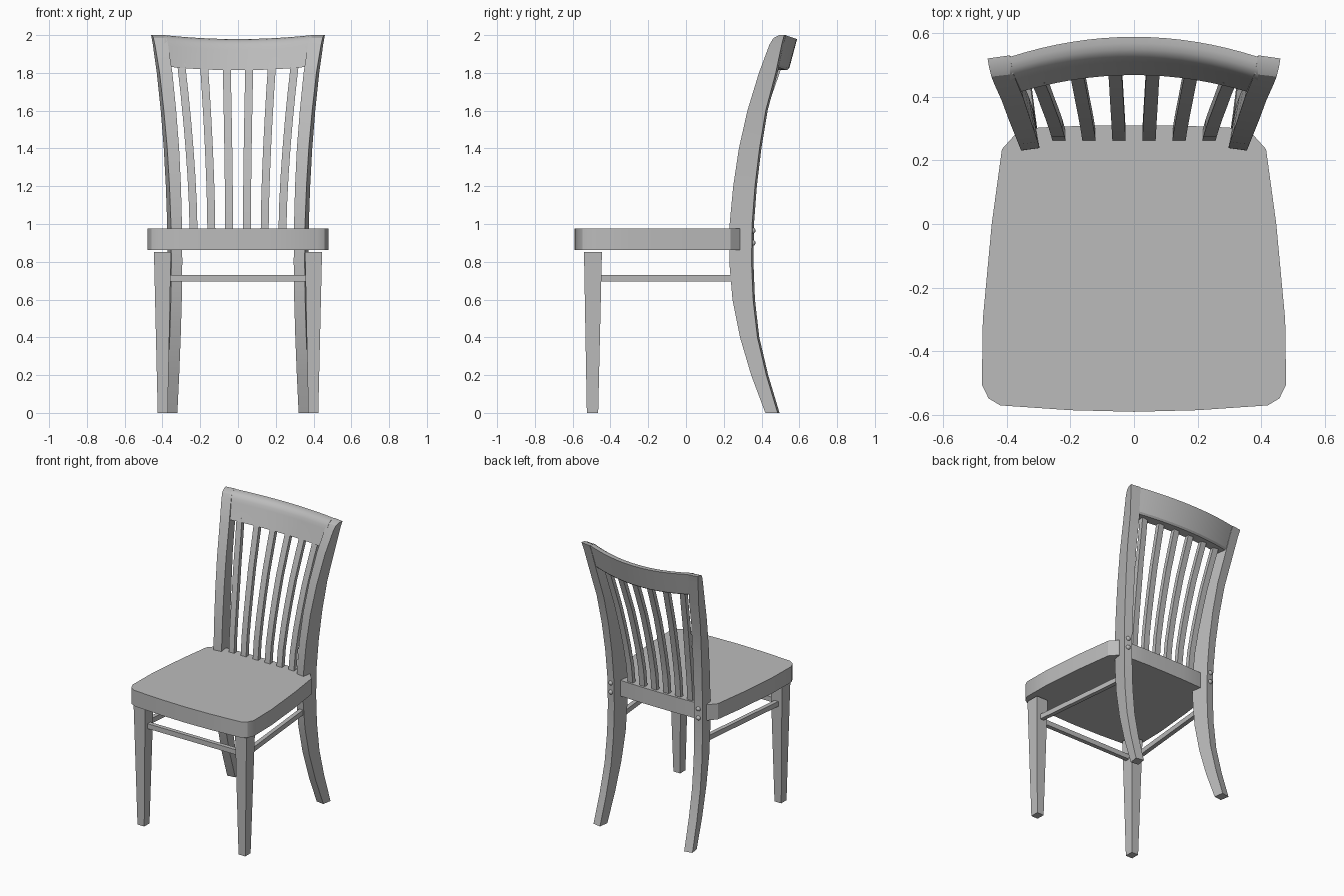
import bpy, bmesh, math
from mathutils import Matrix

if "Cube" in bpy.data.objects:
    bpy.data.objects.remove(bpy.data.objects["Cube"])

grey = bpy.data.materials.new("plain grey")
grey.use_nodes = True
colour = (0.5, 0.5, 0.5, 1)
grey.diffuse_color = colour
for node in grey.node_tree.nodes:
    if node.type == "BSDF_PRINCIPLED":
        node.inputs["Base Color"].default_value = colour


def finish(bm, name, angle=30):
    """Turn a bmesh into a shaded grey object."""
    bmesh.ops.recalc_face_normals(bm, faces=bm.faces)
    mesh = bpy.data.meshes.new(name)
    bm.to_mesh(mesh)
    bm.free()
    mesh.materials.append(grey)
    obj = bpy.data.objects.new(name, mesh)
    bpy.context.collection.objects.link(obj)
    bpy.ops.object.select_all(action="DESELECT")
    obj.select_set(True)
    bpy.context.view_layer.objects.active = obj
    bpy.ops.object.shade_smooth_by_angle(angle=math.radians(angle))
    return obj


def loft(name, rings):
    """Skin matching rings of points and cap both ends."""
    bm = bmesh.new()
    loops = [[bm.verts.new(p) for p in ring] for ring in rings]
    count = len(loops[0])
    for low, high in zip(loops, loops[1:]):
        for i in range(count):
            j = (i + 1) % count
            bm.faces.new((low[i], low[j], high[j], high[i]))
    bm.faces.new(loops[0][::-1])
    bm.faces.new(loops[-1])
    return finish(bm, name)


def rect(x0, x1, y0, y1, z):
    return [(x0, y0, z), (x1, y0, z), (x1, y1, z), (x0, y1, z)]


def both_sides(name, rings):
    """Build a part on the left (+x) and its mirror on the right."""
    loft("left_" + name, rings)
    loft("right_" + name, [[(-x, y, z) for x, y, z in r] for r in rings])


# Seat: half outline mirrored, then extruded
half = [(0, -.59), (.2, -.585), (.42, -.57), (.457, -.548), (.478, -.505),
        (.475, -.3), (.447, 0), (.415, .235), (.37, .285), (.3, .303), (.15, .309), (0, .31)]
outline = half + [(-x, y) for x, y in half[-2:0:-1]]
loft("seat", [[(x, y, z) for x, y in outline] for z in (.863, .975)])

# Front legs: straight taper
both_sides("front_leg", [rect(.372, .425, -.525, -.465, 0),
                         rect(.355, .445, -.54, -.445, .853)])

# Rear posts: height, front y, back y, outer x
post = [(0, .42, .485, .39), (.2, .345, .425, .383), (.4, .286, .378, .377),
        (.6, .246, .355, .374), (.8, .229, .347, .373), (1, .231, .35, .375),
        (1.2, .25, .365, .382), (1.4, .28, .389, .393), (1.6, .325, .422, .409),
        (1.8, .386, .475, .43), (1.95, .442, .507, .451), (1.985, .463, .516, .457),
        (2, .493, .52, .46)]
rings = []
for z, front, back, outer in post:
    skew = .17 * (back - front)
    width = .058 + .012 * max(0, z - 1)
    rings.append([(outer - skew, front, z), (outer, back, z),
                  (outer - width, back + .01, z), (outer - skew - width, front + .008, z)])
both_sides("rear_post", rings)

# Top rail: rounded profile swept along a bow
profile = [(.405, 1.835), (.447, 1.945), (.455, 1.967), (.468, 1.985), (.485, 1.996),
           (.505, 2), (.525, 2), (.484, 1.846), (.472, 1.835)]
rings = []
steps = 16
for i in range(steps + 1):
    t = 2 * i / steps - 1
    bow = 1 - t * t
    rings.append([(.39 * t, y + .063 * bow, z - .021 * bow) for y, z in profile])
loft("top_rail", rings)

# Back slats: fanned and curved with the posts
curve = [(.95, .26), (1.1, .275), (1.25, .304), (1.4, .34), (1.55, .381),
         (1.7, .432), (1.85, .485)]
for slot, name in enumerate(("inner", "middle", "outer")):
    base = .047 + .094 * slot
    rings = []
    for z, y in curve:
        lean = (z - .95) / .9
        x = base * (1 + .28 * lean ** 1.6)
        y -= .75 * base * base * lean ** 2
        rings.append(rect(x - .021, x + .021, y, y + .03, z))
    both_sides(name + "_slat", rings)

# Stretchers under the seat
loft("front_stretcher", [rect(-.37, .37, -.508, -.478, z) for z in (.695, .73)])
both_sides("side_stretcher", [[(.385, -.46, z), (.415, -.46, z),
                               (.345, .25, z), (.315, .25, z)] for z in (.695, .73)])

# Round bolt heads on the back of the posts
for side, label in ((1, "left"), (-1, "right")):
    for z, level in ((.9, "lower"), (.965, "upper")):
        bm = bmesh.new()
        bmesh.ops.create_uvsphere(bm, u_segments=16, v_segments=10, radius=.016,
                                  matrix=Matrix.Translation((side * .345, .352, z)))
        finish(bm, label + "_" + level + "_bolt", 60)
